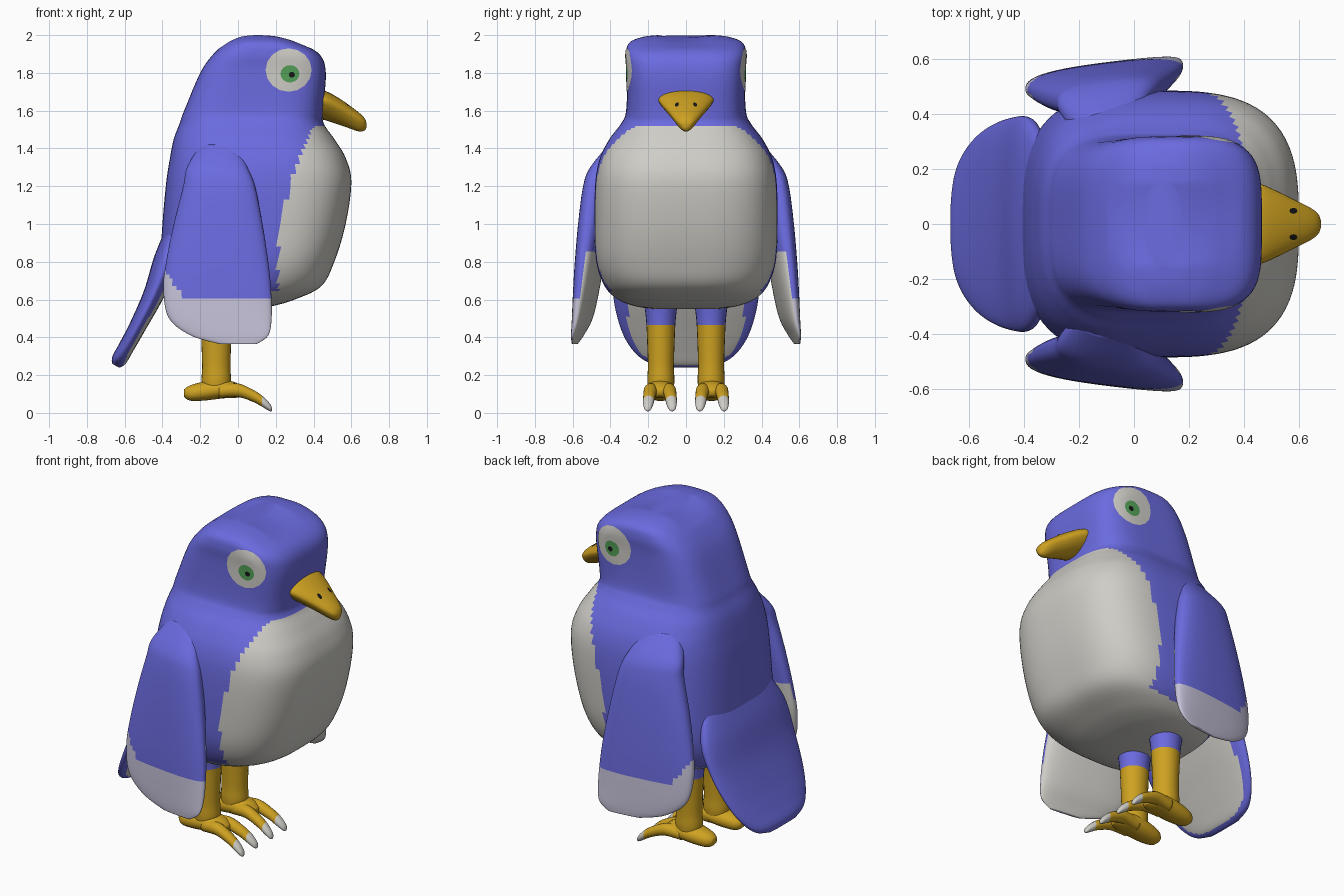
import bpy, bmesh
from math import sin, cos, pi
from mathutils import Vector
from mathutils.bvhtree import BVHTree

if "Cube" in bpy.data.objects:
    bpy.data.objects.remove(bpy.data.objects["Cube"])


def material(name, r, g, b):
    m = bpy.data.materials.new(name)
    m.diffuse_color = (r, g, b, 1)
    m.use_nodes = True
    m.node_tree.nodes["Principled BSDF"].inputs["Base Color"].default_value = m.diffuse_color
    return m


BLUE = material("blue plumage", .145, .145, .74)
WHITE = material("warm white", .62, .61, .57)
LILAC = material("pale lilac", .56, .54, .69)
GOLD = material("golden yellow", .62, .36, .015)
GREEN = material("iris green", .09, .36, .10)
BLACK = material("black", .008, .008, .008)


def smooth_rows(rows, k=6):
    """Catmull-Rom refinement of a small table of section values."""
    out = []
    for i in range(len(rows) - 1):
        a, b = rows[max(i - 1, 0)], rows[i]
        c, d = rows[i + 1], rows[min(i + 2, len(rows) - 1)]
        for j in range(k):
            t = j / k
            out.append([.5 * (2 * q + (r - p) * t + (2 * p - 5 * q + 4 * r - s) * t * t
                              + (3 * q - p - 3 * r + s) * t ** 3)
                        for p, q, r, s in zip(a, b, c, d)])
    return out + [list(rows[-1])]


def section(count, n):
    """Unit superellipse with evenly spread directions."""
    pts = []
    for i in range(count):
        a = 2 * pi * i / count
        r = (abs(cos(a)) ** n + abs(sin(a)) ** n) ** (-1 / n)
        pts.append((r * cos(a), r * sin(a)))
    return pts


def finish(name, bm, mats, rule=None):
    bm.normal_update()
    for f in bm.faces:
        f.smooth = True
        if rule:
            f.material_index = rule(f.calc_center_median(), f.normal)
    tree = BVHTree.FromBMesh(bm)
    me = bpy.data.meshes.new(name)
    bm.to_mesh(me)
    bm.free()
    for m in mats:
        me.materials.append(m)
    bpy.context.collection.objects.link(bpy.data.objects.new(name, me))
    return tree


def loft(name, rings, mats, rule=None):
    bm = bmesh.new()
    loops = [[bm.verts.new(p) for p in ring] for ring in rings]
    n = len(loops[0])
    for a, b in zip(loops, loops[1:]):
        for i in range(n):
            j = (i + 1) % n
            bm.faces.new((a[i], a[j], b[j], b[i]))
    bm.faces.new(loops[0])
    bm.faces.new(loops[-1])
    bmesh.ops.recalc_face_normals(bm, faces=bm.faces)
    return finish(name, bm, mats, rule)


def decal(name, tree, centre, ru, rv, u, v, ray, lift, mat, sides=16):
    """Thin painted patch projected on to a surface."""
    centre, u, v, ray = Vector(centre), Vector(u), Vector(v), Vector(ray)
    bm = bmesh.new()

    def hit(p):
        loc = tree.ray_cast(p - ray, ray)[0]
        return bm.verts.new((loc if loc else p) - ray * lift)

    rows = [[hit(centre + u * ru * k / 4 * cos(2 * pi * i / sides)
                 + v * rv * k / 4 * sin(2 * pi * i / sides)) for i in range(sides)]
            for k in range(1, 5)]
    bm.faces.new(rows[0])
    for a, b in zip(rows, rows[1:]):
        for i in range(sides):
            j = (i + 1) % sides
            bm.faces.new((a[i], b[i], b[j], a[j]))
    bm.normal_update()
    if sum(f.normal.dot(ray) for f in bm.faces) > 0:
        bmesh.ops.reverse_faces(bm, faces=bm.faces[:])
    finish(name, bm, [mat])


# Body and head: height, back x, front x, half width, squareness
body_rows = smooth_rows([
    (.55, -.22, .08, .17, 2.6), (.565, -.29, .18, .27, 2.7), (.60, -.36, .30, .36, 2.8),
    (.67, -.40, .44, .43, 2.9), (.80, -.41, .51, .475, 3), (1.0, -.40, .57, .485, 3),
    (1.22, -.38, .60, .48, 3), (1.35, -.36, .57, .455, 3), (1.45, -.34, .51, .405, 3),
    (1.53, -.31, .455, .345, 3.3), (1.60, -.285, .45, .317, 3.8), (1.80, -.20, .465, .312, 4.2),
    (1.90, -.13, .43, .318, 4), (1.96, -.06, .32, .30, 3.5), (1.99, 0, .23, .23, 3),
    (2.0, .04, .17, .15, 2.5)], 7)
rings = []
for z, xb, xf, hy, n in body_rows:
    ring = []
    for p, q in section(112, n):
        x, y = (xb + xf) / 2 + p * (xf - xb) / 2, q * hy
        dip = .015 * max(0, min(1, (z - 1.93) / .06)) * max(0, 1 - (y / .15) ** 2)
        ring.append((x, y, z - dip))
    rings.append(ring)


def belly(c, n):
    return int(c.z < 1.52 and (c.x > .21 + .32 * (c.z - .75) ** 2 or n.z < -.75 and c.z < .7))


body = loft("body", rings, [BLUE, WHITE], belly)

# Tail: flat paddle sweeping back and down, white underneath
tail_rows = smooth_rows([
    (-.33, .97, .30, .05), (-.38, .80, .385, .07), (-.45, .62, .385, .055), (-.53, .46, .35, .045),
    (-.59, .35, .295, .042), (-.63, .28, .22, .04), (-.648, .25, .12, .022)], 7)
loft("tail", [[(x - .87 * q * th, p * hw, z + .5 * q * th) for p, q in section(64, 2.3)]
              for x, z, hw, th in tail_rows], [BLUE, WHITE],
     lambda c, n: int(n.x > 0 and abs(c.y / .31) ** 3 + abs((c.z - .62) / .37) ** 3 < 1))

# Beak: broad rounded top, narrowing keel below
beak_rows = smooth_rows([
    (.40, .15, 1.715, 1.56), (.46, .145, 1.705, 1.55), (.52, .12, 1.675, 1.53),
    (.58, .09, 1.635, 1.51), (.64, .06, 1.59, 1.49), (.67, .037, 1.56, 1.495),
    (.68, .012, 1.535, 1.51)], 4)
rings = []
for x, w, zt, zb in beak_rows:
    zm = zb + .65 * (zt - zb)
    rings.append([(x, w * p * (1 if q > 0 else 1 + .3 * q),
                   zm + q * ((zt - zm) if q > 0 else (zm - zb))) for p, q in section(32, 2.1)])
beak = loft("beak", rings, [GOLD])

wing_rows = smooth_rows([
    (1.42, -.20, 0, .43, .30), (1.30, -.27, .05, .525, .40), (1.2, -.29, .09, .56, .42),
    (1.0, -.34, .13, .585, .44), (.80, -.38, .16, .60, .47), (.65, -.395, .175, .607, .495),
    (.50, -.365, .178, .61, .53), (.41, -.25, .16, .61, .57), (.365, -.10, .10, .607, .59)], 7)
leg_rows = [(.60, .10), (.50, .086), (.40, .080), (.25, .075), (.17, .078), (.10, .07)]
foot_rows = smooth_rows([
    (-.285, .105, .025, .02), (-.255, .105, .05, .04), (-.18, .115, .068, .05),
    (-.08, .125, .075, .048), (-.01, .12, .062, .04), (.03, .11, .035, .02)], 4)
toe_rows = smooth_rows([
    (-.10, .115, .035), (0, .12, .036), (.08, .09, .032), (.12, .067, .03),
    (.15, .045, .026), (.172, .026, .018), (.18, .018, .006)], 5)

for s, side in ((-1, "right"), (1, "left")):
    # Wing with pale tip
    def tip(c, n, s=s):
        if n.y * s < -.2:
            return 2 if c.z < .86 else 0
        return int(c.z < .61 + 1.5 * max(0, -.29 - c.x))

    loft(side + "_wing",
         [[((xb + xf) / 2 + p * (xf - xb) / 2,
            s * ((yo + yi) / 2 + q * (yo - yi) / 2
                 + .12 * ((xb + xf) / 2 + p * (xf - xb) / 2 - .08)), z)
           for p, q in section(56, 2.5)] for z, xb, xf, yo, yi in wing_rows],
         [BLUE, LILAC, WHITE], tip)

    # Leg with blue thigh
    loft(side + "_leg", [[(-.115 + p * r, s * .133 + q * r * .92, z) for p, q in section(24, 2)]
                         for z, r in smooth_rows(leg_rows, 8)],
         [GOLD, BLUE], lambda c, n: int(c.z > .47))

    # Foot and two clawed toes
    loft(side + "_foot", [[(x, s * .135 + p * ry, z + q * rz) for p, q in section(24, 2.2)]
                          for x, z, ry, rz in foot_rows], [GOLD])
    for k, toe in ((-1, "inner"), (1, "outer")):
        loft(f"{side}_{toe}_toe",
             [[(x, s * (.138 + k * (.04 + .09 * (x + .1))) + p * r, z + q * r)
               for p, q in section(16, 2)] for x, z, r in toe_rows],
             [GOLD, WHITE], lambda c, n: int(c.x > .125))

    # Eye patches and nostril
    X, Z, ray = (1, 0, 0), (0, 0, 1), (0, -s, 0)
    decal(side + "_eye_white", body, (.268, s * .4, 1.815), .122, .115, X, Z, ray, .004, WHITE)
    decal(side + "_iris", body, (.275, s * .4, 1.795), .05, .046, X, Z, ray, .006, GREEN)
    decal(side + "_pupil", body, (.285, s * .4, 1.79), .016, .015, X, Z, ray, .008, BLACK)
    decal(side + "_nostril", beak, (.58, s * .048, 1.8), .015, .011, X, (0, 1, 0),
          (0, 0, -1), .004, BLACK, 8)
